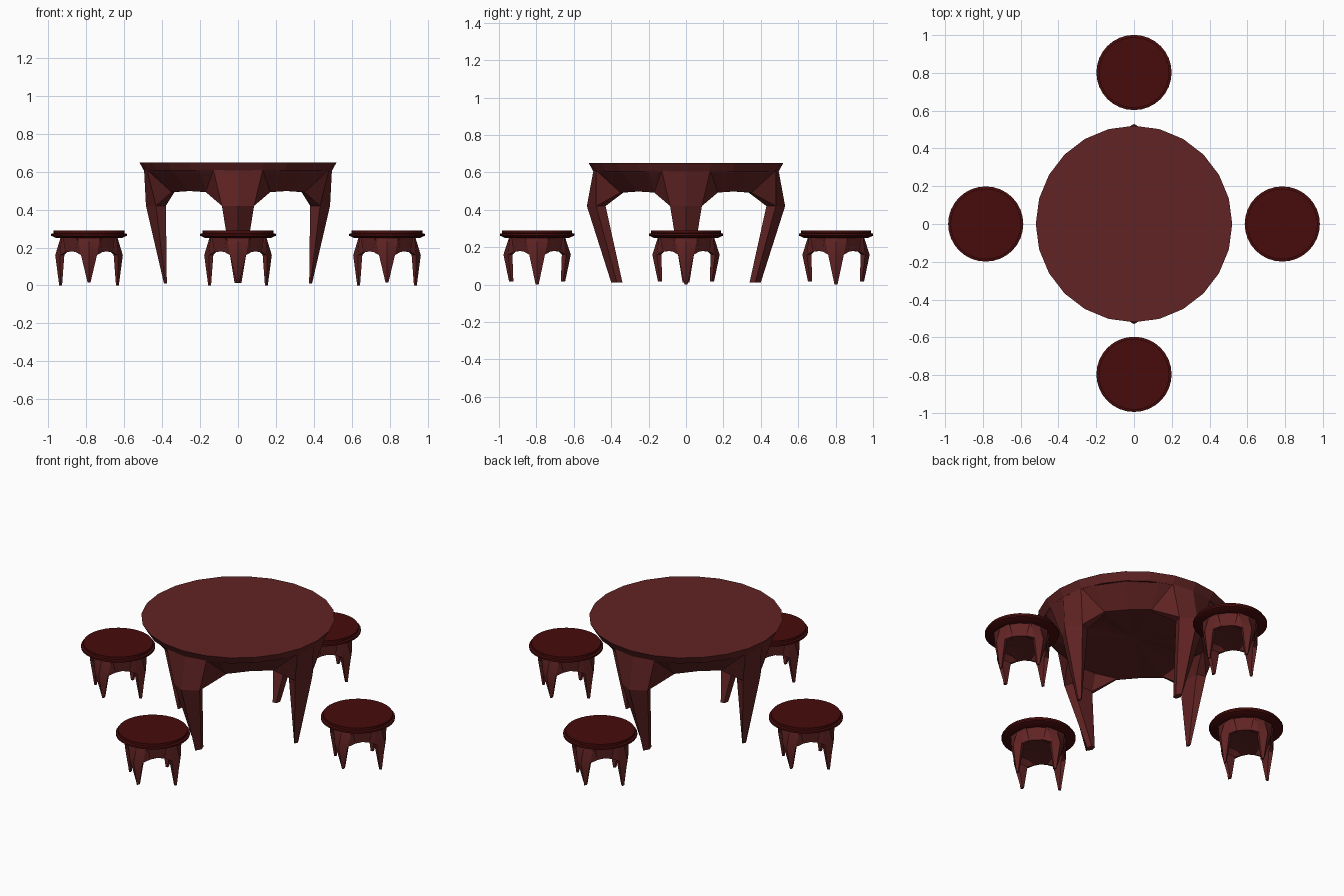
import bpy, bmesh
from math import cos, sin, pi, radians
from mathutils import Matrix, Vector

cube = bpy.data.objects.get("Cube")
if cube:
    bpy.data.objects.remove(cube)


def material(name, color):
    m = bpy.data.materials.new(name)
    m.use_nodes = True
    m.diffuse_color = color
    m.node_tree.nodes["Principled BSDF"].inputs["Base Color"].default_value = color
    return m


wood = material("red brown wood", (0.12, 0.0168, 0.0168, 1))
dark = material("dark red wood", (0.064, 0.0035, 0.0035, 1))


def finish(bm, name, mat, location=(0, 0, 0), smooth=None):
    bmesh.ops.remove_doubles(bm, verts=bm.verts, dist=0.0005)
    bmesh.ops.recalc_face_normals(bm, faces=bm.faces)
    mesh = bpy.data.meshes.new(name)
    bm.to_mesh(mesh)
    bm.free()
    mesh.materials.append(mat)
    obj = bpy.data.objects.new(name, mesh)
    obj.location = location
    bpy.context.collection.objects.link(obj)
    if smooth:
        bpy.ops.object.select_all(action="DESELECT")
        obj.select_set(True)
        bpy.context.view_layer.objects.active = obj
        bpy.ops.object.shade_smooth_by_angle(angle=radians(smooth))
    return obj


def turned(name, profile, sides, mat, location=(0, 0, 0), smooth=None):
    """Closed solid of revolution from (radius, height) points."""
    bm = bmesh.new()
    rings = [[bm.verts.new((r * cos(2 * pi * i / sides), r * sin(2 * pi * i / sides), z))
              for i in range(sides)] for r, z in profile]
    for a, b in zip(rings, rings[1:]):
        for i in range(sides):
            j = (i + 1) % sides
            bm.faces.new((a[i], a[j], b[j], b[i]))
    bm.faces.new(rings[0][::-1])
    bm.faces.new(rings[-1])
    return finish(bm, name, mat, location, smooth)


# Half of one leg with its share of the arch; letters are rows, digits are columns
FACES = ["T0 T1 M1 M0", "T1 T2 L2", "T1 L2 M1", "T2 T3 L3 L2", "M0 M1 F1 F0",
         "M1 N1 G1 F1", "F0 F1 G1 G0", "G0 G1 N1 N0", "M1 L2 K2 N1",
         "L2 L3 K3 K2", "N0 N1 R1 R0", "N1 K2 R1",
         "R0 R1 C", "R1 K2 C", "K2 K3 C"]


def legged_shell(name, top_r, top_z, mid_z, widths, arch, thick, ceiling, legs,
                 location=(0, 0, 0), smooth=None):
    """Arched base: points are (radial, sideways, height) in each leg's frame."""
    w_top, w_mid, w_foot = widths
    (c_r, c_u, c_z), (d_r, d_z) = arch
    edge_z, centre_z = ceiling
    diag = cos(pi / 4)
    bm = bmesh.new()
    for turn in range(4):
        mid, foot, foot_in, mid_in, foot_z = legs[turn % 2]
        rim = mid_in - 2.5 * thick
        p = {
            "T0": (top_r, 0, top_z), "T1": (top_r * 0.97, w_top, top_z),
            "T2": (top_r * cos(0.42), top_r * sin(0.42), top_z),
            "T3": (top_r * diag, top_r * diag, top_z),
            "M0": (mid, 0, mid_z), "M1": ((mid + mid_in) / 2, w_mid, mid_z),
            "F0": (foot, 0, foot_z), "F1": ((foot + foot_in) / 2, w_foot, foot_z),
            "G0": (foot_in, 0, foot_z), "G1": (foot_in, w_foot * 0.6, foot_z),
            "N0": (mid_in, 0, mid_z), "N1": (mid_in, w_mid * 0.8, mid_z),
            "L2": (c_r, c_u, c_z), "K2": (c_r - thick, c_u * 0.95, c_z),
            "L3": (d_r * diag, d_r * diag, d_z),
            "K3": ((d_r - thick) * diag, (d_r - thick) * diag, d_z),
            "R0": (rim, 0, edge_z), "R1": (rim, w_mid * 0.7, edge_z),
            "C": (0, 0, centre_z),
        }
        rot = Matrix.Rotation(turn * pi / 2, 3, "Z")
        for side in (1, -1):
            verts = {k: bm.verts.new(rot @ Vector((r, side * u, z)))
                     for k, (r, u, z) in p.items()}
            for f in FACES:
                bm.faces.new([verts[k] for k in f.split()])
    return finish(bm, name, wood, location, smooth)


# Table: faceted round top over an arched four-legged base
turned("table_top", [(0.495, 0.605), (0.52, 0.649)], 24, wood)
legged_shell("table_base", 0.495, 0.61, 0.42, (0.13, 0.085, 0.018),
             ((0.35, 0.17, 0.492), (0.368, 0.498)), 0.015, (0.51, 0.535),
             [(0.485, 0.39, 0.375, 0.38, 0.01), (0.53, 0.40, 0.34, 0.43, 0.012)])

# Four stools around the table
places = {"left": (0.785, 0, 0), "right": (-0.785, 0, 0),
          "front": (0, -0.796, 0), "back": (0, 0.802, 0)}
for side, place in places.items():
    turned(side + "_stool_seat",
           [(0.13, 0.249), (0.172, 0.25), (0.199, 0.262), (0.199, 0.272),
            (0.187, 0.275), (0.187, 0.289)], 32, dark, place, 30)
    legged_shell(side + "_stool_base", 0.15, 0.252, 0.16, (0.06, 0.042, 0.008),
                 ((0.124, 0.07, 0.176), (0.132, 0.18)), 0.008, (0.19, 0.21),
                 [(0.178, 0.157, 0.142, 0.13, 0), (0.18, 0.15, 0.127, 0.132, 0.017)],
                 place, 30)
